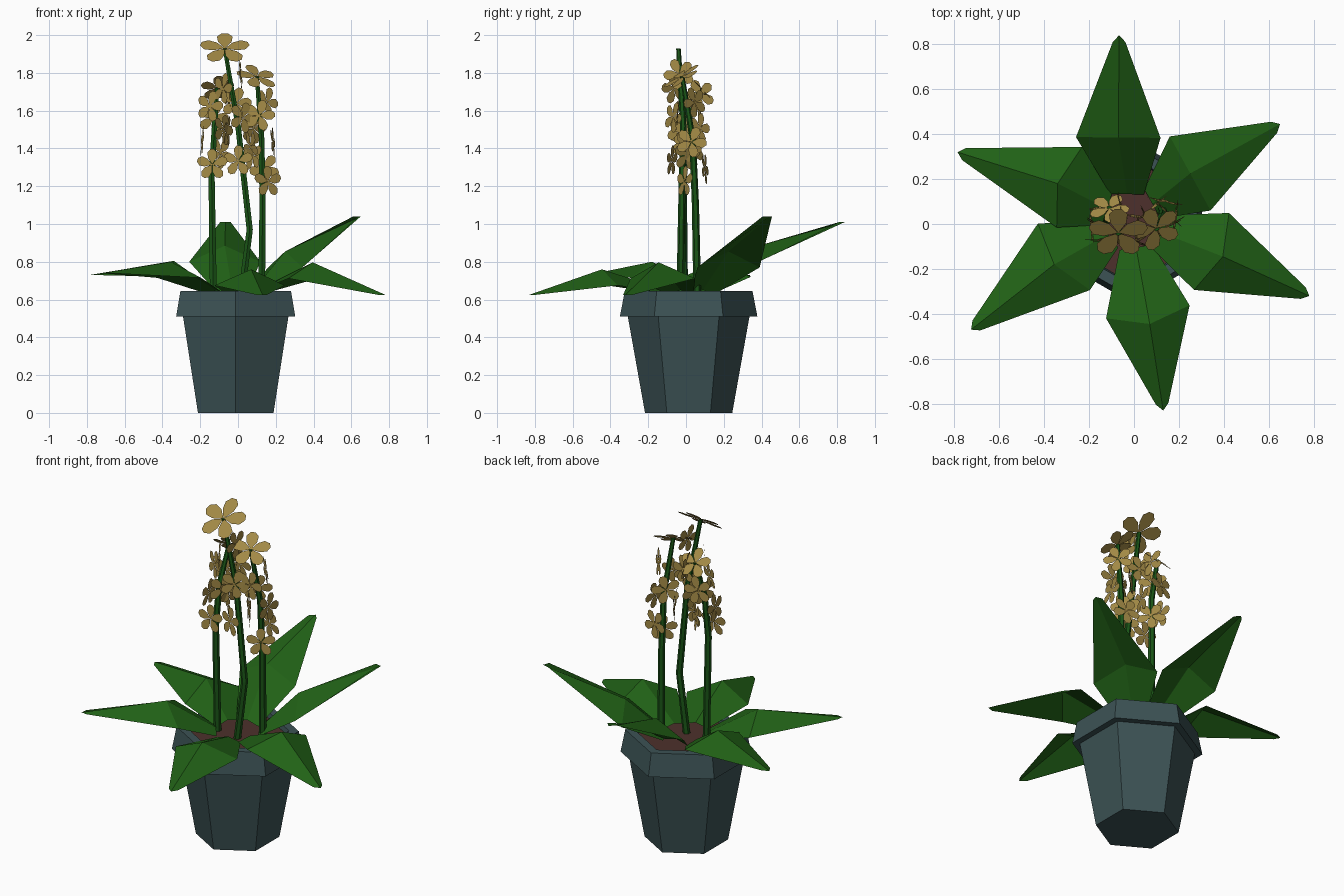
import bpy, math
from mathutils import Vector, Matrix

if "Cube" in bpy.data.objects:
    bpy.data.objects.remove(bpy.data.objects["Cube"])


def material(name, rgb):
    m = bpy.data.materials.new(name)
    m.diffuse_color = (*rgb, 1)
    m.use_nodes = True
    m.node_tree.nodes["Principled BSDF"].inputs["Base Color"].default_value = m.diffuse_color
    return m


POT = material("pot_blue", (0.045, 0.085, 0.09))
SOIL = material("soil_brown", (0.075, 0.03, 0.025))
LEAF = material("leaf_green", (0.015, 0.12, 0.008))
STEM = material("stem_green", (0.01, 0.09, 0.008))
PETAL = material("petal_gold", (0.36, 0.25, 0.06))
UP = Vector((0, 0, 1))
MIDDLE = Vector((-0.012, 0.014, 0))


def mesh_object(name, verts, faces, mat):
    me = bpy.data.meshes.new(name)
    me.from_pydata([tuple(v) for v in verts], [], faces)
    me.materials.append(mat)
    ob = bpy.data.objects.new(name, me)
    bpy.context.collection.objects.link(ob)
    return ob


def hexagon(center, r):
    return [Vector(center) + r * Vector((math.sin(i * math.pi / 3), -math.cos(i * math.pi / 3), 0))
            for i in range(6)]


def loft(name, rings, mat, cap_end=True):
    verts = [v for r in rings for v in r]
    faces = [(k + i, k + (i + 1) % 6, k + 6 + (i + 1) % 6, k + 6 + i)
             for k in range(0, len(verts) - 6, 6) for i in range(6)]
    faces.append(tuple(reversed(range(6))))
    if cap_end:
        faces.append(tuple(range(len(verts) - 6, len(verts))))
    return mesh_object(name, verts, faces, mat)


# Six-sided pot with overhanging rim, corner towards the front
profile = [(0.231, 0), (0.322, 0.51), (0.364, 0.51), (0.338, 0.645), (0.285, 0.645), (0.275, 0.6)]
loft("pot", [hexagon(MIDDLE + UP * z, r) for r, z in profile], POT, cap_end=False)

# Soil
mesh_object("soil", hexagon(MIDDLE + UP * 0.615, 0.278), [tuple(range(6))], SOIL)


# Leaf folded along its ridge: narrow base, wide middle, narrow tip
def leaf(name, ridge, tip):
    ridge, tip = Vector(ridge), Vector(tip)
    along = ((tip - ridge) * Vector((1, 1, 0))).normalized()
    across = along.cross(UP)
    out = ((ridge - MIDDLE) * Vector((1, 1, 0))).normalized()
    base = MIDDLE + out * 0.12 + UP * 0.63
    setback = 0.0 if tip.z > ridge.z else 0.055
    wide = ridge - UP * 0.085 - along * setback
    back = tip - along * 0.03
    verts = []
    for center, low, half in ((base + UP * 0.02, base, 0.075), (ridge, wide, 0.188), (tip, back, 0.028)):
        verts += [low + across * half, center, low - across * half]
    mesh_object(name, verts, [(i, i + 1, i + 4, i + 3) for i in (4, 3, 1, 0)], LEAF)


leaf("leaf_back", (-0.07, 0.385, 0.885), (-0.066, 0.84, 1.01))
leaf("leaf_back_right", (0.25, 0.225, 0.855), (0.65, 0.445, 1.04))
leaf("leaf_front_right", (0.395, -0.145, 0.797), (0.78, -0.32, 0.625))
leaf("leaf_front", (0.07, -0.445, 0.76), (0.13, -0.83, 0.625))
leaf("leaf_front_left", (-0.355, -0.18, 0.8), (-0.725, -0.47, 0.74))
leaf("leaf_back_left", (-0.34, 0.18, 0.805), (-0.785, 0.32, 0.73))


# Flat blossom of five petals
def flower(name, center, facing, radius, spin=0.0):
    rot = Vector(facing).to_track_quat('Z', 'Y').to_matrix().to_4x4()
    place = Matrix.Translation(center) @ rot @ Matrix.Rotation(math.pi / 2 + spin, 4, 'Z')
    half = [(0.42, 0.27), (0.78, 0.31), (1, 0.12)]
    shape = [(0, 0)] + [(x, -y) for x, y in half] + half[::-1]
    verts, faces = [], []
    for p in range(5):
        turn = place @ Matrix.Rotation(math.tau * p / 5, 4, 'Z')
        faces.append(tuple(range(len(verts), len(verts) + len(shape))))
        verts += [turn @ Vector((x * radius, y * radius, 0)) for x, y in shape]
    mesh_object(name, verts, faces, PETAL)


def point_at(path, z):
    for a, b in zip(path, path[1:]):
        if z <= b.z:
            return a.lerp(b, (z - a.z) / (b.z - a.z))
    return path[-1]


# Stem with a large tip blossom and smaller ones spiralling round it
def spray(name, path, tip_facing, tip_radius, low, high, start):
    path = [Vector(p) for p in path]
    loft(name + "_stem", [hexagon(p, r) for p, r in zip(path, (0.021, 0.019, 0.017, 0.012))], STEM)
    flower(name + "_tip_flower", path[-1], tip_facing, tip_radius)
    for k in range(7):
        angle = math.radians(start + 137.5 * k)
        facing = Vector((math.cos(angle), math.sin(angle), 0.08))
        center = point_at(path, low + (high - low) * k / 6) + facing * 0.06
        flower(f"{name}_flower_{k + 1}", center, facing, 0.082, k * 0.7)


spray("left", [(-0.13, -0.01, 0.6), (-0.14, -0.015, 1.25), (-0.125, 0, 1.5), (-0.11, 0.07, 1.72)],
      (-0.1, 0.7, 0.7), 0.09, 1.31, 1.68, -90)
spray("middle", [(0.015, -0.03, 0.6), (0.062, -0.025, 0.97), (0, -0.015, 1.52), (-0.07, -0.04, 1.93)],
      (0, -0.6, 0.8), 0.133, 1.33, 1.79, -110)
spray("right", [(0.125, 0.06, 0.6), (0.13, 0.05, 1.1), (0.125, 0.035, 1.45), (0.1, -0.02, 1.78)],
      (0.25, -0.5, 0.8), 0.11, 1.22, 1.64, -60)
